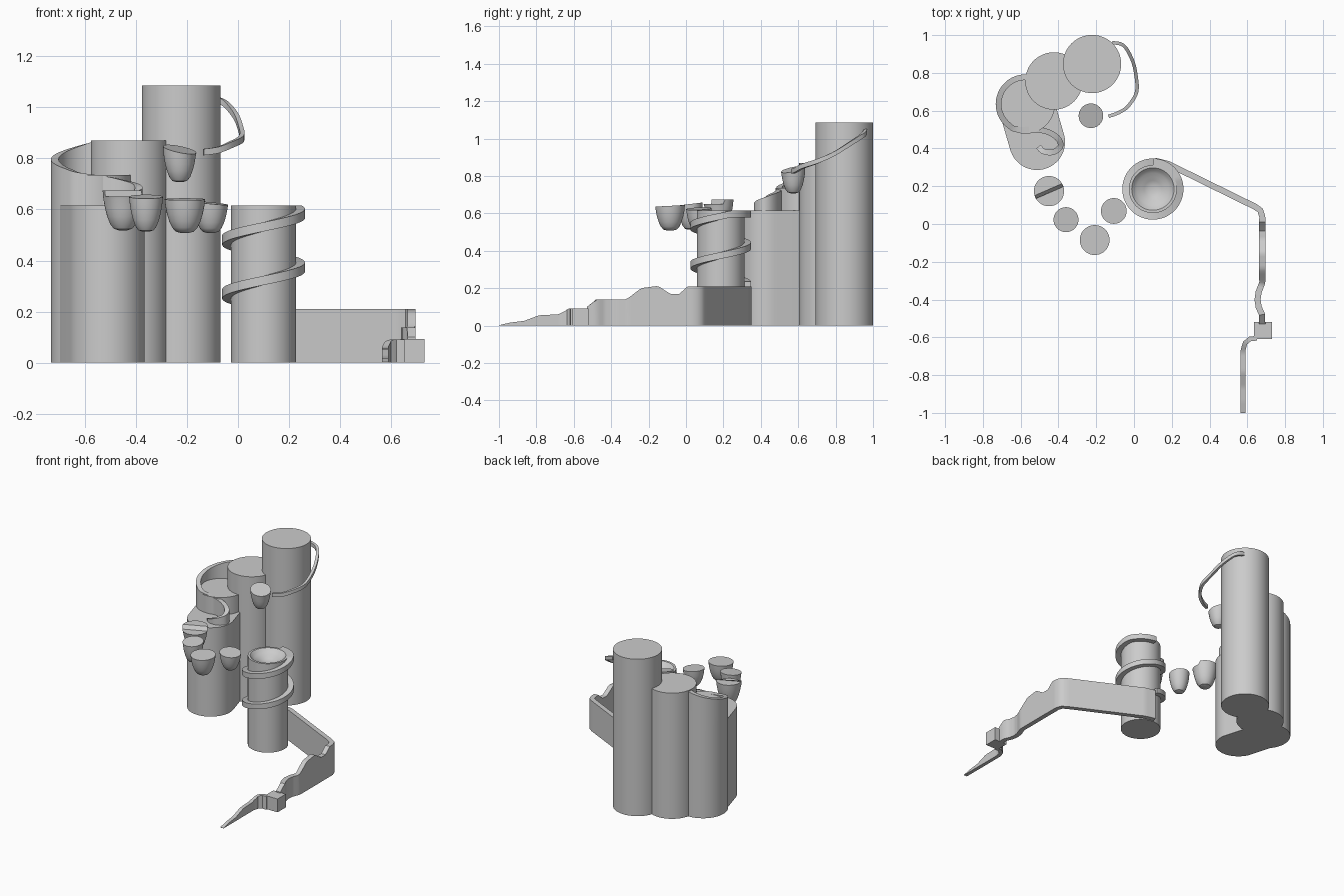
import bpy, bmesh, math
from mathutils import Vector

cube = bpy.data.objects.get("Cube")
if cube:
    bpy.data.objects.remove(cube, do_unlink=True)

stone = bpy.data.materials.new("light_grey")
stone.use_nodes = True
GREY = (0.6, 0.6, 0.6, 1)
stone.diffuse_color = GREY
stone.node_tree.nodes["Principled BSDF"].inputs["Base Color"].default_value = GREY


def finish(name, bm):
    """Turn a bmesh into a smooth-by-angle object."""
    bmesh.ops.recalc_face_normals(bm, faces=bm.faces[:])
    mesh = bpy.data.meshes.new(name)
    bm.to_mesh(mesh)
    bm.free()
    mesh.materials.append(stone)
    obj = bpy.data.objects.new(name, mesh)
    bpy.context.collection.objects.link(obj)
    bpy.ops.object.select_all(action='DESELECT')
    obj.select_set(True)
    bpy.context.view_layer.objects.active = obj
    bpy.ops.object.shade_smooth_by_angle(angle=math.radians(35))
    return obj


def lathe(x, y, profile, segments=64):
    """Revolve (radius, z) pairs; the first and last rings are capped."""
    bm = bmesh.new()
    rings = []
    for radius, z in profile:
        ring = []
        for i in range(segments):
            a = math.tau * i / segments
            ring.append(bm.verts.new((x + radius * math.cos(a), y + radius * math.sin(a), z)))
        rings.append(ring)
    for low, high in zip(rings, rings[1:]):
        for i in range(segments):
            j = (i + 1) % segments
            bm.faces.new((low[i], low[j], high[j], high[i]))
    bm.faces.new(rings[0][::-1])
    bm.faces.new(rings[-1])
    return bm


def column(name, x, y, radius, height):
    return finish(name, lathe(x, y, [(radius, 0), (radius, height)]))


def prism(name, outline, low, high):
    bm = bmesh.new()
    base = bm.faces.new([bm.verts.new((x, y, low)) for x, y in outline])
    top = bmesh.ops.extrude_face_region(bm, geom=[base])["geom"]
    verts = [v for v in top if isinstance(v, bmesh.types.BMVert)]
    bmesh.ops.translate(bm, verts=verts, vec=(0, 0, high - low))
    return finish(name, bm)


def ribbon(name, path, width, bottom):
    """Sweep a rectangle along (x, y, top); bottom(top) gives the underside."""
    bm = bmesh.new()
    points = [Vector(p) for p in path]
    rings = []
    for i, p in enumerate(points):
        t = points[min(i + 1, len(points) - 1)] - points[max(i - 1, 0)]
        side = Vector((-t.y, t.x, 0)).normalized() * width / 2
        low = Vector((p.x, p.y, bottom(p.z)))
        rings.append([bm.verts.new(q) for q in (p + side, p - side, low - side, low + side)])
    for a, b in zip(rings, rings[1:]):
        for k in range(4):
            m = (k + 1) % 4
            bm.faces.new((a[k], a[m], b[m], b[k]))
    bm.faces.new(rings[0])
    bm.faces.new(rings[-1][::-1])
    return finish(name, bm)


def smooth_path(points, steps=5):
    """Catmull-Rom curve through the points."""
    pts = [Vector(p) for p in points]
    pts = [pts[0]] + pts + [pts[-1]]
    out = []
    for a, b, c, d in zip(pts, pts[1:], pts[2:], pts[3:]):
        for s in range(steps):
            t = s / steps
            out.append(b + (c - a) * t / 2 + (a * 2 - b * 5 + c * 4 - d) * t * t / 2
                       + (b * 3 - a - c * 3 + d) * t ** 3 / 2)
    return out + [pts[-1]]


def resample(points, step):
    """Subdivide a polyline evenly."""
    out = []
    for a, b in zip(points, points[1:]):
        a, b = Vector(a), Vector(b)
        n = max(1, round((b - a).length / step))
        out += [a.lerp(b, i / n) for i in range(n)]
    return out + [Vector(points[-1])]


def height_at(y, table):
    for (y0, z0), (y1, z1) in zip(table, table[1:]):
        if y >= y1:
            return z0 + (z1 - z0) * min(1, max(0, (y - y0) / (y1 - y0)))
    return table[-1][1]


# Cluster of joined columns
column("tall_column", -0.222, 0.847, 0.154, 1.086)
column("middle_column", -0.424, 0.757, 0.152, 0.87)
column("left_column", -0.575, 0.635, 0.157, 0.735)

# Rounded terrace in front of the left column
back, front = Vector((-0.57, 0.63)), Vector((-0.513, 0.434))
facing = math.atan2(front.y - back.y, front.x - back.x)
outline = []
for centre, turn in ((front, -math.pi / 2), (back, math.pi / 2)):
    for i in range(33):
        a = facing + turn + math.pi * i / 32
        outline.append(centre + Vector((math.cos(a), math.sin(a))) * 0.148)
prism("terrace", outline, 0, 0.615)

# Curling slide wall on the left column, ending in a hook on the terrace
curl = []
for i in range(10):
    a = math.radians(80 + 19 * i)
    curl.append((-0.575 + 0.142 * math.cos(a), 0.635 + 0.142 * math.sin(a), 0.87 - 0.014 * i))
curl += [(-0.52, 0.5, 0.73), (-0.45, 0.485, 0.715), (-0.4, 0.45, 0.7),
         (-0.39, 0.41, 0.68), (-0.43, 0.38, 0.66), (-0.48, 0.385, 0.64), (-0.505, 0.41, 0.625)]
ribbon("curling_slide", smooth_path(curl), 0.03, lambda z: 0.6)

# Thin hanging channel beside the tall column
channel = [(-0.116, 0.96, 1.05), (-0.055, 0.945, 1.03), (-0.01, 0.87, 0.98), (0.01, 0.79, 0.93),
           (0.014, 0.7, 0.89), (-0.03, 0.625, 0.865), (-0.08, 0.59, 0.845), (-0.135, 0.57, 0.837)]
ribbon("hanging_channel", smooth_path(channel), 0.018, lambda z: z - 0.025)

# Floating cups: x, y, radius, bottom, top, slope along x, slope along y
CUP = [(0.2, 0), (0.45, 0.04), (0.63, 0.16), (0.77, 0.34), (0.88, 0.55), (0.96, 0.78), (1, 1)]
cups = {
    "upper_cup": (-0.228, 0.573, 0.065, 0.707, 0.835, -0.2, 0.2),
    "split_cup": (-0.45, 0.174, 0.08, 0.518, 0.675, 0, 0),
    "left_cup": (-0.36, 0.023, 0.066, 0.513, 0.65, 0, 0.12),
    "front_cup": (-0.208, -0.085, 0.079, 0.508, 0.64, 0, 0.05),
    "right_cup": (-0.107, 0.069, 0.068, 0.508, 0.625, -0.1, 0.05),
}
for name, (x, y, radius, low, high, sx, sy) in cups.items():
    bm = lathe(x, y, [(radius * r, low + (high - low) * h) for r, h in CUP], 40)
    rim = [v for v in bm.verts if v.co.z > high - 0.001]
    for v in rim:
        v.co.z += sx * (v.co.x - x) + sy * (v.co.y - y)
    if name == "split_cup":
        # Lower the front half of the top, leaving a steep step
        across = Vector((-0.4, 0.92, 0)).normalized()
        middle = Vector((x, y, 0))
        for offset in (-0.009, 0.009):
            bmesh.ops.bisect_plane(bm, geom=bm.verts[:] + bm.edges[:] + bm.faces[:],
                                   plane_co=middle + across * offset, plane_no=across)
        for v in bm.verts:
            if v.co.z > high - 0.001 and (v.co - middle).dot(across) < -0.005:
                v.co.z -= 0.025
    finish(name, bm)

# Spiral tower with a dished top
tx, ty = 0.1, 0.185
finish("spiral_tower", lathe(tx, ty, [
    (0.127, 0), (0.127, 0.615), (0.112, 0.615), (0.1, 0.603), (0.085, 0.59),
    (0.065, 0.583), (0.045, 0.57), (0.02, 0.562)]))

# Helical ramp descending two turns round the tower
helix = []
for i in range(129):
    a = math.pi / 2 - 4 * math.pi * i / 128
    top = min(0.615, 0.655 - 0.42 * i / 128)
    helix.append((tx + 0.141 * math.cos(a), ty + 0.141 * math.sin(a), top))
ribbon("helical_ramp", helix, 0.042, lambda z: z - 0.036)

# Long wall with a wavy top, running from the tower to the front
skyline = [(0.01, 0.21), (-0.035, 0.17), (-0.085, 0.17), (-0.15, 0.212), (-0.24, 0.2),
           (-0.32, 0.138), (-0.48, 0.138), (-0.53, 0.1), (-0.62, 0.09), (-0.68, 0.06),
           (-0.785, 0.055), (-0.865, 0.025), (-0.94, 0.016), (-1.0, 0.002)]
long_path = [(0.11, 0.335), (0.18, 0.318), (0.64, 0.092), (0.668, 0.073), (0.679, 0.04),
             (0.679, -0.31), (0.66, -0.36), (0.654, -0.4), (0.66, -0.44), (0.678, -0.48), (0.679, -0.53)]
end_path = [(0.65, -0.605), (0.615, -0.608), (0.588, -0.63), (0.577, -0.67), (0.577, -1.0)]
for name, path, width in (("long_wall", long_path, 0.032), ("tapering_wall", end_path, 0.025)):
    track = [(p.x, p.y, height_at(p.y, skyline)) for p in resample(path, 0.015)]
    ribbon(name, track, width, lambda z: 0)

# Small block joining the two walls
prism("wall_block", [(0.635, -0.61), (0.73, -0.61), (0.73, -0.52), (0.635, -0.52)], 0, 0.092)
